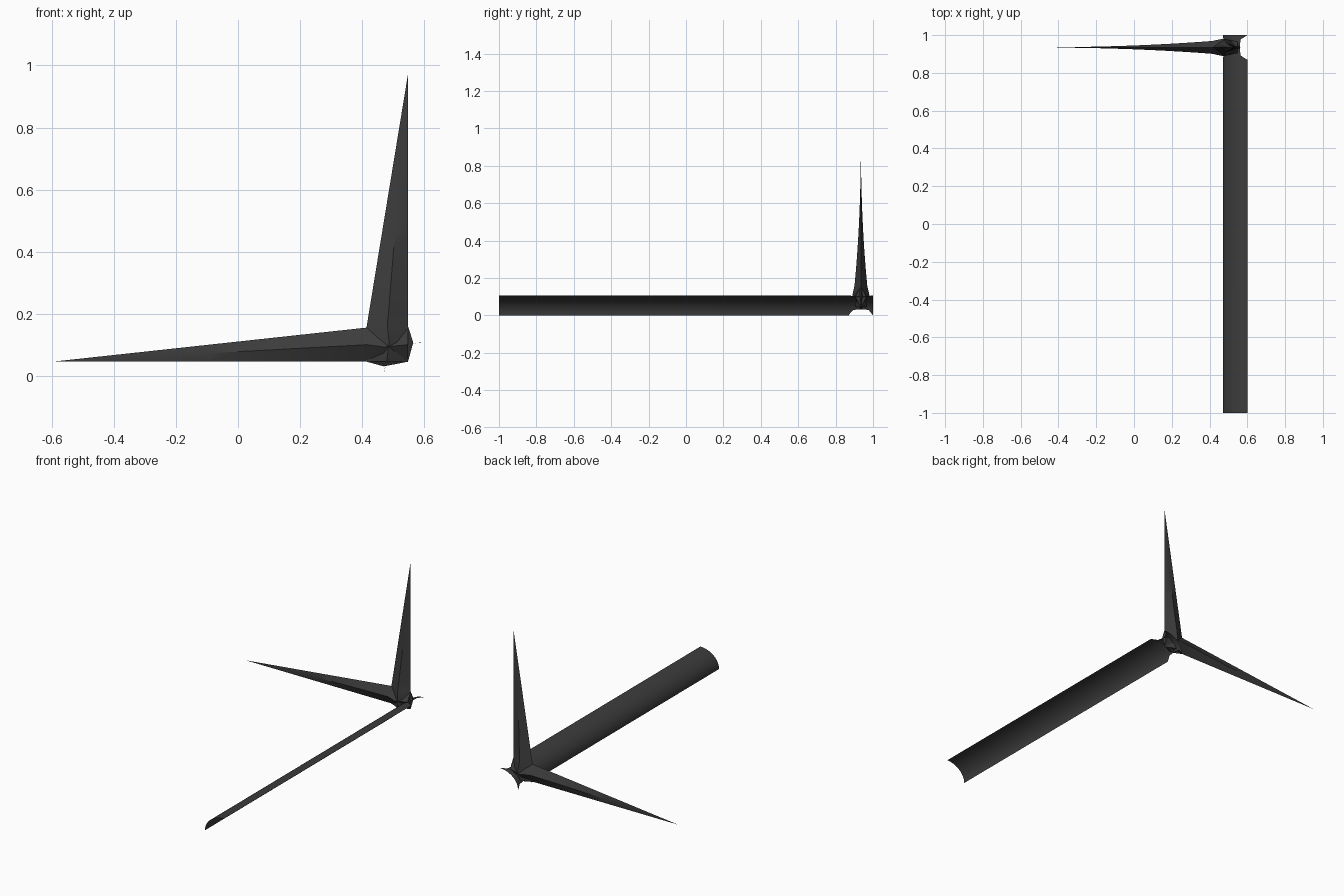
import bpy, bmesh
from math import sin, cos, radians

if "Cube" in bpy.data.objects:
    bpy.data.objects.remove(bpy.data.objects["Cube"])

Y0 = 0.935   # plane in which both spikes lie

dark = bpy.data.materials.new("dark_grey")
dark.diffuse_color = (0.045, 0.045, 0.045, 1)
dark.use_nodes = True
dark.node_tree.nodes["Principled BSDF"].inputs["Base Color"].default_value = dark.diffuse_color


def loft(name, rings, closed):
    """Skin a list of equal-length point rings."""
    bm = bmesh.new()
    vs = [[bm.verts.new(p) for p in r] for r in rings]
    n = len(rings[0])
    for a, b in zip(vs, vs[1:]):
        for i in range(n if closed else n - 1):
            j = (i + 1) % n
            bm.faces.new((a[i], a[j], b[j], b[i]))
    if closed:
        bm.faces.new(vs[-1])
        bmesh.ops.remove_doubles(bm, verts=bm.verts, dist=1e-5)
        bmesh.ops.recalc_face_normals(bm, faces=bm.faces)
    me = bpy.data.meshes.new(name)
    bm.to_mesh(me)
    bm.free()
    ob = bpy.data.objects.new(name, me)
    bpy.context.collection.objects.link(ob)
    me.materials.append(dark)
    bpy.ops.object.select_all(action='DESELECT')
    ob.select_set(True)
    bpy.context.view_layer.objects.active = ob
    bpy.ops.object.shade_smooth_by_angle(angle=radians(30))
    return ob


# Quarter-round trough, with both long edges notched around the spikes
def arc(y, trim, n=24):
    out = []
    for i in range(n + 1):
        a = radians(trim + (90 - 2 * trim) * i / n)
        out.append((0.6 - 0.13 * cos(a), y, 0.107 * sin(a)))
    return out


loft("curved_trough", [arc(y, t) for y, t in
                       ((-1, 0), (0.87, 0), (0.88, 8), (0.893, 16), (0.935, 18),
                        (0.977, 16), (0.988, 8), (1, 0))], False)


# Kite-section spikes that thin out towards the tip
def spike(name, tip, base, edge, inner, hub, place):
    stations = []
    for i in range(17):
        t = i / 16
        stations.append((tip + (base - tip) * t, edge,
                         edge + (inner - edge) * t, 0.034 * t ** 2.3))
    rings = []
    for p, a, b, h in stations + hub:
        m = (a + b) / 2
        rings.append([place(p, Y0, a), place(p, Y0 - h, m),
                      place(p, Y0, b), place(p, Y0 + h, m)])
    return loft(name, rings, True)


spike("side_spike", -0.6, 0.415, 0.045, 0.155,
      [(0.47, 0.03, 0.155, 0.046), (0.548, 0.045, 0.155, 0.03)],
      lambda p, y, q: (p, y, q))
spike("upright_spike", 0.972, 0.16, 0.548, 0.415,
      [(0.107, 0.565, 0.41, 0.046), (0.045, 0.548, 0.41, 0.03)],
      lambda p, y, q: (q, y, p))
